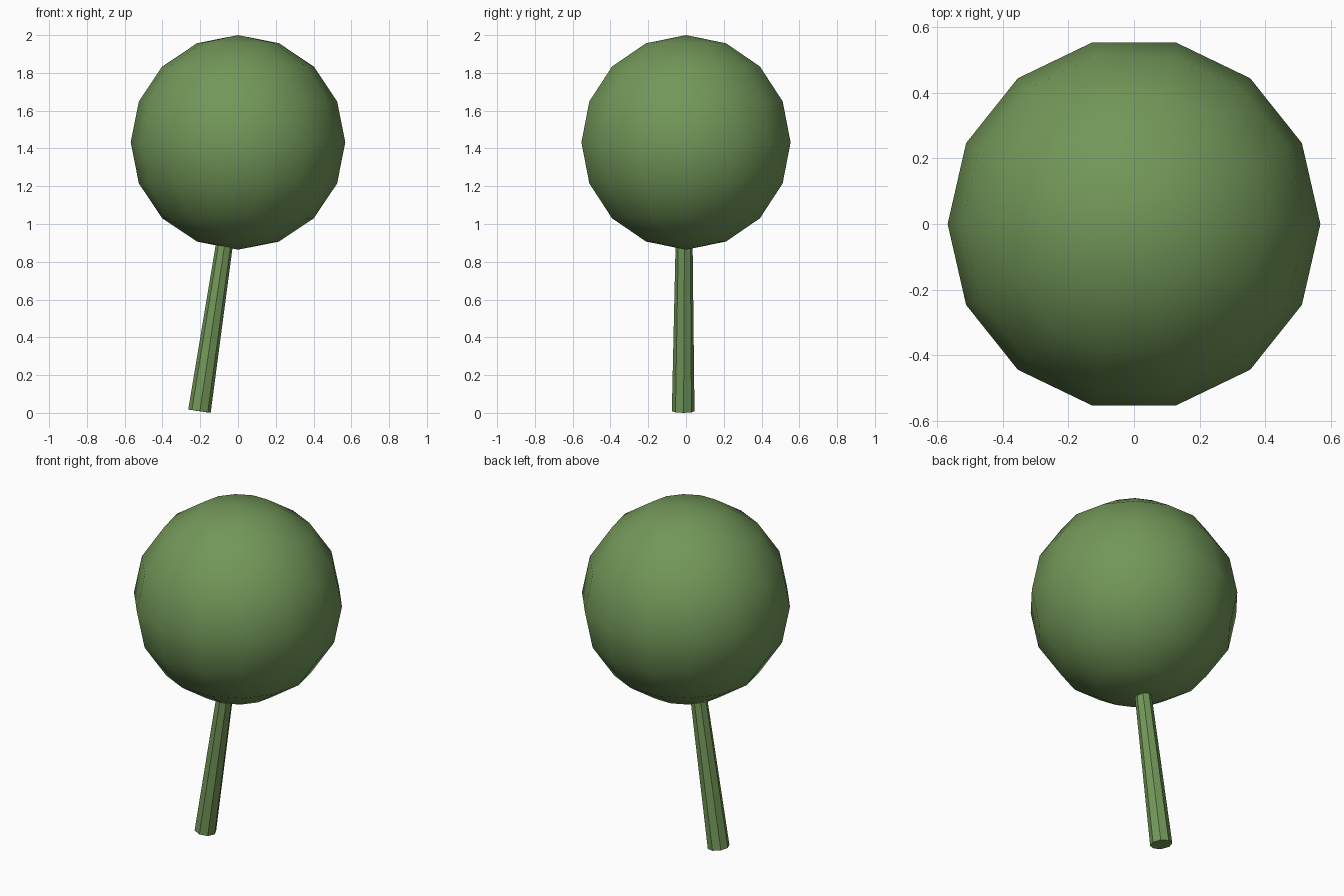
import bpy, bmesh, math
from mathutils import Vector, Matrix

if "Cube" in bpy.data.objects:
    bpy.data.objects.remove(bpy.data.objects["Cube"])

green = bpy.data.materials.new("leaf_green")
green.diffuse_color = (0.17, 0.31, 0.10, 1)
green.use_nodes = True
green.node_tree.nodes["Principled BSDF"].inputs["Base Color"].default_value = green.diffuse_color


def finish(name, bm):
    bmesh.ops.recalc_face_normals(bm, faces=bm.faces)
    mesh = bpy.data.meshes.new(name)
    bm.to_mesh(mesh)
    bm.free()
    mesh.materials.append(green)
    obj = bpy.data.objects.new(name, mesh)
    bpy.context.collection.objects.link(obj)
    bpy.ops.object.select_all(action='DESELECT')
    obj.select_set(True)
    bpy.context.view_layer.objects.active = obj
    bpy.ops.object.shade_smooth_by_angle(angle=math.radians(40))
    return obj


# Round crown: half-circle profile of 8 steps lathed in 14 segments
RADIUS, CENTRE_Z, RINGS, SEGMENTS = 0.568, 1.432, 8, 14
bm = bmesh.new()
profile = [bm.verts.new((RADIUS * math.sin(math.pi * i / RINGS), 0,
                         CENTRE_Z + RADIUS * math.cos(math.pi * i / RINGS)))
           for i in range(RINGS + 1)]
edges = [bm.edges.new(pair) for pair in zip(profile, profile[1:])]
bmesh.ops.spin(bm, geom=profile + edges, cent=(0, 0, 0), axis=(0, 0, 1),
               angle=math.tau, steps=SEGMENTS)
bmesh.ops.remove_doubles(bm, verts=bm.verts, dist=0.001)
finish("crown", bm)

# Leaning tapered trunk, its top hidden inside the crown
base = Vector((-0.204, -0.015, 0.009))
top = Vector((-0.044, -0.009, 1.08))
axis = top - base
bm = bmesh.new()
bmesh.ops.create_cone(bm, cap_ends=True, segments=8, radius1=0.06, radius2=0.042,
                      depth=axis.length,
                      matrix=Matrix.Translation((base + top) / 2)
                      @ axis.to_track_quat('Z', 'Y').to_matrix().to_4x4())
finish("trunk", bm)
